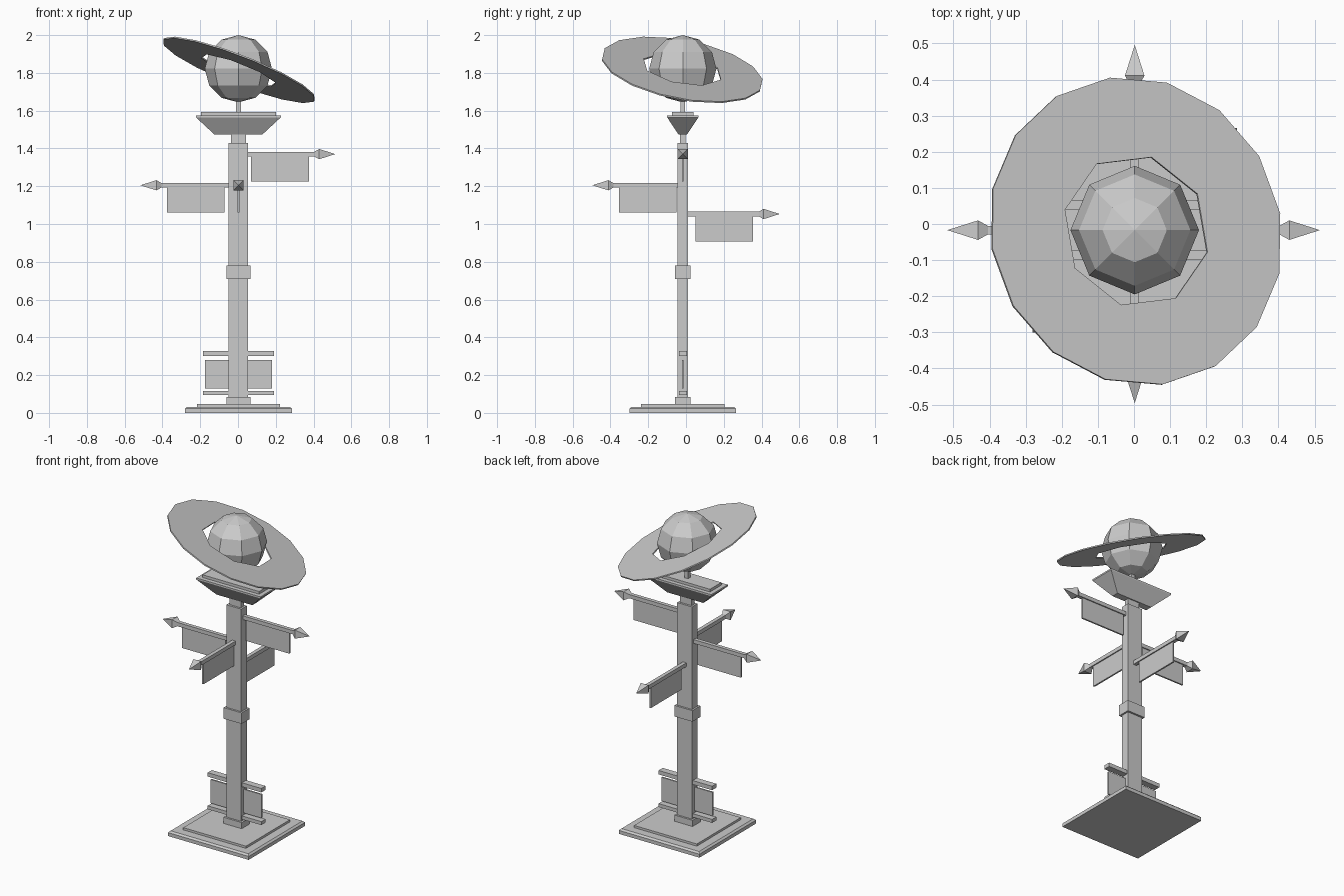
import bpy, bmesh, math
from mathutils import Vector, Matrix

cube = bpy.data.objects.get("Cube")
if cube:
    bpy.data.objects.remove(cube, do_unlink=True)

grey = bpy.data.materials.new("plain_grey")
grey.use_nodes = True
GREY = (0.6, 0.6, 0.6, 1)
grey.diffuse_color = GREY
grey.node_tree.nodes["Principled BSDF"].inputs["Base Color"].default_value = GREY

CX, CY = 0.002, -0.017  # post axis


def finish(name, bm, matrix=None):
    """Turn a bmesh into a flat-shaded named object."""
    bmesh.ops.recalc_face_normals(bm, faces=bm.faces)
    if matrix:
        bm.transform(matrix)
    mesh = bpy.data.meshes.new(name)
    bm.to_mesh(mesh)
    bm.free()
    mesh.materials.append(grey)
    obj = bpy.data.objects.new(name, mesh)
    bpy.context.collection.objects.link(obj)
    return obj


def loft(name, sections, matrix=None):
    """Stack rectangles given as (z, half x, half y) and cap the ends."""
    bm = bmesh.new()
    loops = [[bm.verts.new((sx * hx, sy * hy, z))
              for sx, sy in ((-1, -1), (1, -1), (1, 1), (-1, 1))]
             for z, hx, hy in sections]
    for low, high in zip(loops, loops[1:]):
        for i in range(4):
            j = (i + 1) % 4
            bm.faces.new((low[i], low[j], high[j], high[i]))
    bm.faces.new(loops[0][::-1])
    bm.faces.new(loops[-1])
    bmesh.ops.remove_doubles(bm, verts=bm.verts, dist=0.0001)
    return finish(name, bm, matrix or Matrix.Translation((CX, CY, 0)))


def block(name, z0, z1, hx, hy):
    return loft(name, [(z0, hx, hy), (z1, hx, hy)])


# Stepped base and post
loft("base_slab", [(0, 0.283, 0.283), (0.022, 0.283, 0.283), (0.032, 0.272, 0.272)])
block("base_step", 0.03, 0.046, 0.22, 0.22)
block("post_foot", 0.045, 0.085, 0.064, 0.04)
block("post", 0.045, 1.43, 0.052, 0.028)
block("post_collar", 0.71, 0.78, 0.063, 0.04)
block("post_neck", 1.43, 1.48, 0.04, 0.015)

# Flared cap with its lid, and the stem of the globe
loft("flared_cap", [(1.473, 0.126, 0.022), (1.565, 0.225, 0.083), (1.575, 0.225, 0.083)])
block("cap_lid", 1.575, 1.592, 0.198, 0.057)
block("globe_stem", 1.59, 1.67, 0.013, 0.012)

# Low notice board with two rails
block("notice_board", 0.13, 0.28, 0.178, 0.005)
block("lower_rail", 0.095, 0.117, 0.188, 0.021)
block("upper_rail", 0.302, 0.327, 0.188, 0.021)


def sign_arm(name, angle, z, reach):
    """Rod with a pointed tip and a hanging panel, built along +x then turned."""
    place = (Matrix.Translation((CX, CY, z))
             @ Matrix.Rotation(math.radians(angle), 4, "Z"))
    along = place @ Matrix.Rotation(math.pi / 2, 4, "Y")
    loft(name + "_rod", [(0.02, 0.012, 0.012), (reach - 0.1, 0.012, 0.012)], along)
    loft(name + "_tip", [(reach - 0.112, 0.012, 0.012), (reach - 0.085, 0.027, 0.027),
                         (reach, 0, 0)], along)
    panel = place @ Matrix.Translation((reach - 0.2925, 0, 0))
    loft(name + "_panel", [(-0.145, 0.1525, 0.005), (-0.008, 0.1525, 0.005)], panel)


sign_arm("left_sign", 0, 1.37, 0.513)
sign_arm("right_sign", 180, 1.205, 0.519)
sign_arm("front_sign", 270, 1.205, 0.479)
sign_arm("back_sign", 90, 1.053, 0.513)

# Faceted globe
bm = bmesh.new()
bmesh.ops.create_uvsphere(bm, u_segments=8, v_segments=6, radius=0.178)
finish("globe", bm, Matrix.Translation((CX, CY, 1.822)))

# Tilted ring: sixteen-sided outside, eight-sided inside
normal = Vector((0.39, 0.19, 1)).normalized()
u = Vector((1, 0, -0.39)).normalized()
v = normal.cross(u)
centre = Vector((0.005, -0.02, 1.816))


def ring_loop(bm, count, radius, height):
    loop = []
    for i in range(count):
        a = math.radians(74) + math.tau * i / count
        p = centre + radius * (math.cos(a) * u + math.sin(a) * v) + normal * height
        loop.append(bm.verts.new(p))
    return loop


bm = bmesh.new()
levels = [(ring_loop(bm, 16, 0.434, h), ring_loop(bm, 8, 0.216, h)) for h in (-0.004, 0.004)]
for outer, inner in levels:
    for i in range(8):
        k, n = 2 * i, (i + 1) % 8
        bm.faces.new((outer[k], outer[k + 1], inner[i]))
        bm.faces.new((outer[k + 1], inner[n], inner[i]))
        bm.faces.new((outer[k + 1], outer[(k + 2) % 16], inner[n]))
for low, high in zip(*levels):
    for i in range(len(low)):
        j = (i + 1) % len(low)
        bm.faces.new((low[i], low[j], high[j], high[i]))
finish("globe_ring", bm)
